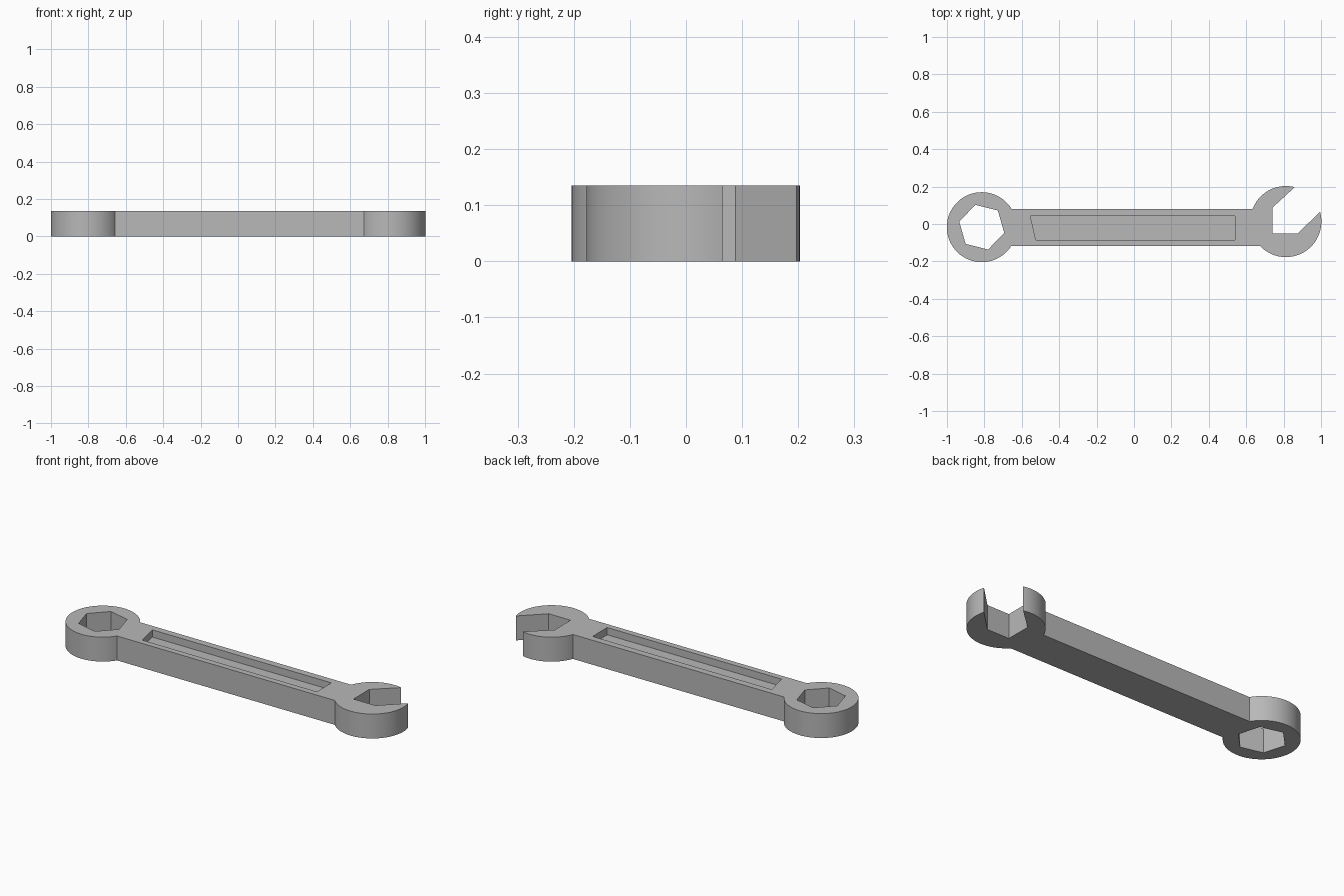
import bpy, bmesh
from math import sin, cos, asin, radians, pi

HEIGHT = 0.135
HANDLE_TOP, HANDLE_BOTTOM = 0.081, -0.118
RING = (-0.814, -0.017, 0.187)   # centre x, centre y, radius
JAW = (0.812, 0.013, 0.19)

cube = bpy.data.objects.get("Cube")
if cube:
    bpy.data.objects.remove(cube, do_unlink=True)

steel = bpy.data.materials.new("grey_steel")
steel.use_nodes = True
colour = (0.48, 0.48, 0.48, 1)
steel.diffuse_color = colour
steel.node_tree.nodes["Principled BSDF"].inputs["Base Color"].default_value = colour


def arc(circle, start, end, steps):
    cx, cy, r = circle
    angles = [start + (end - start) * i / steps for i in range(steps + 1)]
    return [(cx + r * cos(a), cy + r * sin(a)) for a in angles]


def rise(circle, y):
    """Angle above the horizontal at which a circle reaches height y."""
    return asin((y - circle[1]) / circle[2])


def prism(name, outline, bottom, top):
    bm = bmesh.new()
    face = bm.faces.new([bm.verts.new((x, y, bottom)) for x, y in outline])
    extruded = bmesh.ops.extrude_face_region(bm, geom=[face])["geom"]
    verts = [v for v in extruded if isinstance(v, bmesh.types.BMVert)]
    bmesh.ops.translate(bm, verts=verts, vec=(0, 0, top - bottom))
    bmesh.ops.recalc_face_normals(bm, faces=bm.faces)
    mesh = bpy.data.meshes.new(name)
    bm.to_mesh(mesh)
    bm.free()
    mesh.materials.append(steel)
    obj = bpy.data.objects.new(name, mesh)
    bpy.context.collection.objects.link(obj)
    return obj


def cut(target, cutter):
    cutter.hide_render = True
    mod = target.modifiers.new(cutter.name, "BOOLEAN")
    mod.operation = "DIFFERENCE"
    mod.solver = "EXACT"
    mod.object = cutter
    bpy.ops.object.modifier_apply(modifier=mod.name)
    bpy.data.objects.remove(cutter, do_unlink=True)


# Ring end, handle and open jaw as one continuous outline
outline = arc(RING, rise(RING, HANDLE_TOP), 2 * pi + rise(RING, HANDLE_BOTTOM), 56)
outline += arc(JAW, pi - rise(JAW, HANDLE_BOTTOM), 2 * pi + radians(16), 32)
outline += [(0.875, -0.051), (0.741, -0.051), (0.741, 0.088)]
outline += arc(JAW, radians(75.5), pi - rise(JAW, HANDLE_TOP), 18)
wrench = prism("wrench_body", outline, 0, HEIGHT)
bpy.context.view_layer.objects.active = wrench
wrench.select_set(True)

# Hexagonal socket through the ring
turn = radians(-14)
hexagon = arc((RING[0], RING[1], 0.124), turn, turn + 5 * pi / 3, 5)
cut(wrench, prism("socket_cutter", hexagon, -0.1, HEIGHT + 0.1))

# Shallow recess in the top of the handle, with one slanted end
recess = [(-0.554, 0.043), (-0.525, -0.085), (0.541, -0.085), (0.541, 0.043)]
cut(wrench, prism("recess_cutter", recess, HEIGHT - 0.04, HEIGHT + 0.1))

bpy.ops.object.shade_smooth_by_angle(angle=radians(30))
